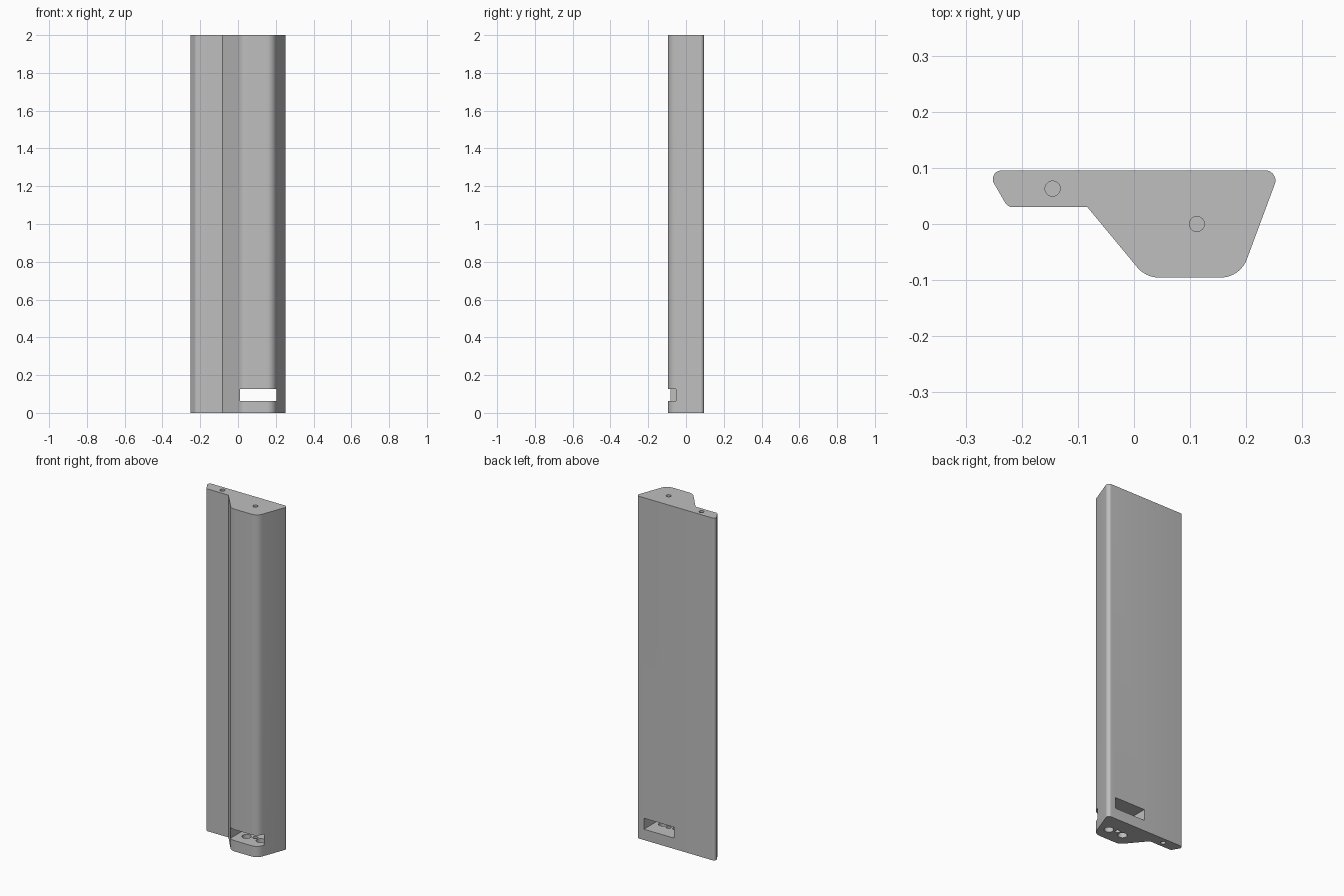
import bpy
import bmesh
from math import pi, tan
from mathutils import Matrix, Vector

HEIGHT = 2.0

old = bpy.data.objects.get("Cube")
if old:
    bpy.data.objects.remove(old, do_unlink=True)

grey = bpy.data.materials.new("Plain grey")
grey.use_nodes = True
colour = (0.52, 0.52, 0.52, 1)
grey.diffuse_color = colour
grey.node_tree.nodes["Principled BSDF"].inputs["Base Color"].default_value = colour


def make_object(name, bm):
    bmesh.ops.recalc_face_normals(bm, faces=bm.faces)
    mesh = bpy.data.meshes.new(name)
    bm.to_mesh(mesh)
    bm.free()
    mesh.materials.append(grey)
    obj = bpy.data.objects.new(name, mesh)
    bpy.context.collection.objects.link(obj)
    return obj


def rounded_outline(corners, steps=10):
    """Replace each (x, y, radius) corner by a tangent arc."""
    points = []
    for i, (x, y, radius) in enumerate(corners):
        here = Vector((x, y))
        if radius == 0:
            points.append(here)
            continue
        before = (Vector(corners[i - 1][:2]) - here).normalized()
        after = (Vector(corners[(i + 1) % len(corners)][:2]) - here).normalized()
        half = before.angle(after) / 2
        reach = radius / tan(half)
        start = here + before * reach
        centre = here + (before + after).normalized() * (reach**2 + radius**2) ** 0.5
        spoke = start - centre
        end_spoke = here + after * reach - centre
        turn = spoke.angle_signed(end_spoke)
        for k in range(steps + 1):
            points.append(centre + Matrix.Rotation(-turn * k / steps, 2) @ spoke)
    return points


def add_hole(bm, x, y, radius, bottom, top):
    bmesh.ops.create_cone(
        bm, cap_ends=True, segments=32, radius1=radius, radius2=radius,
        depth=top - bottom,
        matrix=Matrix.Translation((x, y, (bottom + top) / 2)))


def cut(target, cutter):
    cutter.hide_render = True
    mod = target.modifiers.new("Cut", 'BOOLEAN')
    mod.operation = 'DIFFERENCE'
    mod.solver = 'EXACT'
    mod.object = cutter
    bpy.ops.object.select_all(action='DESELECT')
    target.select_set(True)
    bpy.context.view_layer.objects.active = target
    bpy.ops.object.modifier_apply(modifier=mod.name)
    bpy.data.objects.remove(cutter, do_unlink=True)


# Column: rounded profile with a thin flange on one side
outline = rounded_outline([
    (-0.263, 0.0955, 0.0155), (-0.225, 0.03, 0.0155),
    (-0.083, 0.03, 0), (0.021, -0.0955, 0.05),
    (0.189, -0.0955, 0.05), (0.26, 0.0955, 0.018)])
bm = bmesh.new()
base = bm.faces.new([bm.verts.new((p.x, p.y, 0)) for p in outline])
extruded = bmesh.ops.extrude_face_region(bm, geom=[base], use_keep_orig=True)
top_verts = [v for v in extruded["geom"] if isinstance(v, bmesh.types.BMVert)]
bmesh.ops.translate(bm, verts=top_verts, vec=(0, 0, HEIGHT))
column = make_object("column", bm)

# Slot running from front to back near the foot
bm = bmesh.new()
bmesh.ops.create_cube(bm, size=1, matrix=Matrix.Translation((0.1075, 0, 0.095))
                      @ Matrix.Diagonal((0.195, 0.5, 0.064, 1)))
cut(column, make_object("slot_cutter", bm))

# Blind fixing holes at both ends, and passages from the foot into the slot
bm = bmesh.new()
for bottom, top in ((-0.02, 0.05), (HEIGHT - 0.05, HEIGHT + 0.02)):
    add_hole(bm, -0.145, 0.063, 0.0135, bottom, top)
add_hole(bm, 0.112, 0, 0.0135, HEIGHT - 0.05, HEIGHT + 0.02)
add_hole(bm, 0.112, 0, 0.0135, -0.02, 0.09)
for side in (-1, 1):
    add_hole(bm, 0.112 + side * 0.046, -0.015, 0.025, -0.02, 0.09)
cut(column, make_object("hole_cutter", bm))

# Smooth rounded edges, keep the corners crisp
column.select_set(True)
bpy.context.view_layer.objects.active = column
bpy.ops.object.shade_smooth_by_angle(angle=pi / 7)
